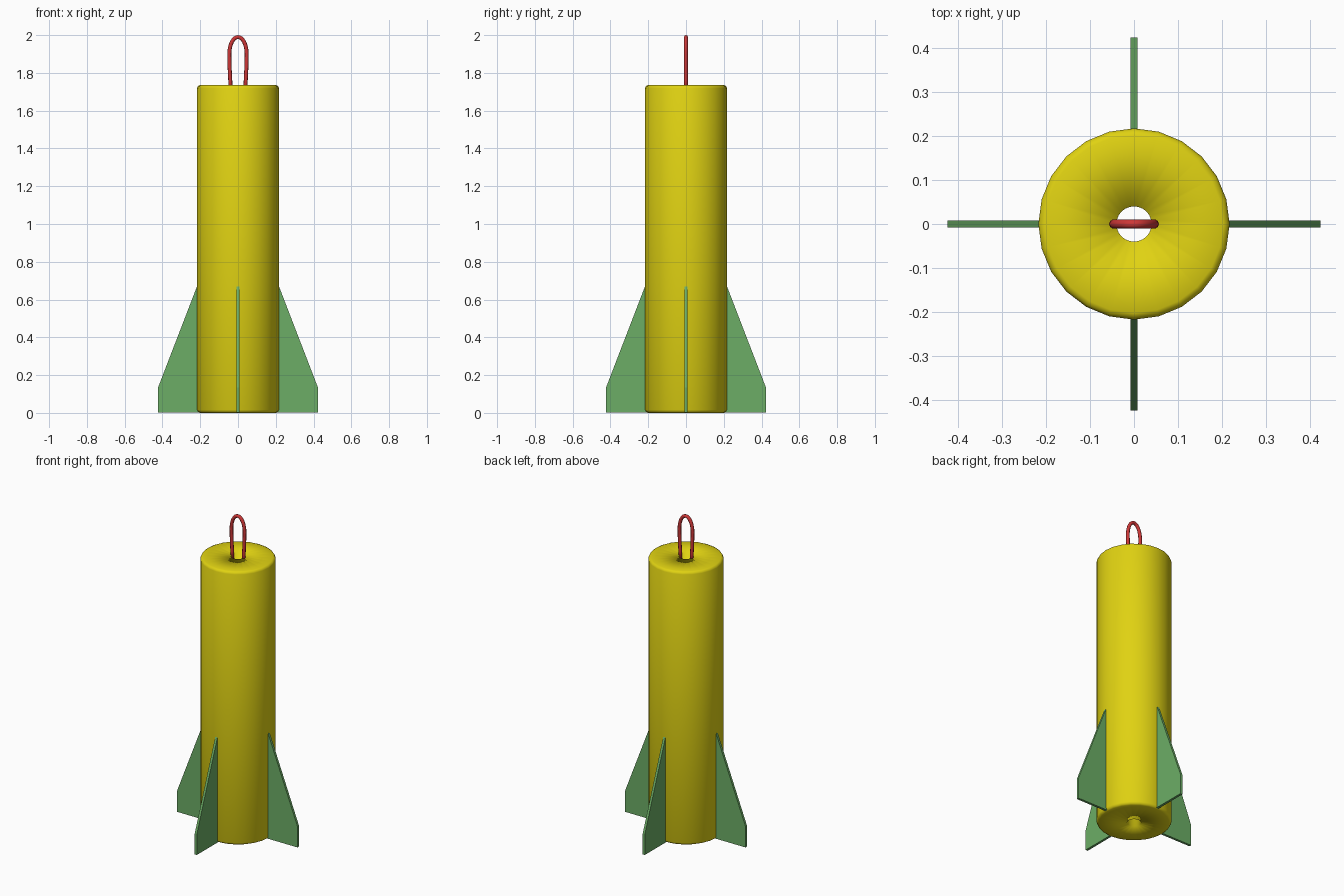
import bpy, bmesh, math

if "Cube" in bpy.data.objects:
    bpy.data.objects.remove(bpy.data.objects["Cube"])


def material(name, rgb):
    m = bpy.data.materials.new(name)
    m.diffuse_color = (*rgb, 1.0)
    m.use_nodes = True
    m.node_tree.nodes["Principled BSDF"].inputs["Base Color"].default_value = m.diffuse_color
    return m


YELLOW = material("yellow", (0.745, 0.645, 0.006))
GREEN = material("green", (0.15, 0.42, 0.133))
RED = material("red", (0.61, 0.038, 0.038))


def make_object(name, bm, mat, smooth):
    bmesh.ops.recalc_face_normals(bm, faces=bm.faces[:])
    for f in bm.faces:
        f.smooth = smooth
    me = bpy.data.meshes.new(name)
    bm.to_mesh(me)
    bm.free()
    me.materials.append(mat)
    ob = bpy.data.objects.new(name, me)
    bpy.context.collection.objects.link(ob)
    return ob


# Body: thick 24-sided tube, soft outer rims and a narrow bore, smooth throughout
H, R, BORE, SIDES = 1.735, 0.217, 0.04, 24
half = [(BORE, 0), (0.202, 0), (0.212, 0.005), (R, 0.016)]
profile = half + [(r, H - z) for r, z in reversed(half)]
bm = bmesh.new()
rings = []
for i in range(SIDES):
    a = 2 * math.pi * i / SIDES
    rings.append([bm.verts.new((r * math.cos(a), r * math.sin(a), z)) for r, z in profile])
for i in range(SIDES):
    p, q = rings[i], rings[(i + 1) % SIDES]
    for j in range(len(profile)):
        k = (j + 1) % len(profile)
        bm.faces.new((p[j], q[j], q[k], p[k]))
make_object("body_tube", bm, YELLOW, True)

# Four fins: thin tapered plates around the base
FIN = [(0.205, 0.003), (0.423, 0.003), (0.423, 0.135), (0.217, 0.67), (0.205, 0.67)]
T = 0.0075
for n, name in enumerate(("right", "back", "left", "front")):
    bm = bmesh.new()
    face = bm.faces.new([bm.verts.new((x, -T, z)) for x, z in FIN])
    ext = bmesh.ops.extrude_face_region(bm, geom=[face])
    moved = [g for g in ext["geom"] if isinstance(g, bmesh.types.BMVert)]
    bmesh.ops.translate(bm, verts=moved, vec=(0, 2 * T, 0))
    fin = make_object(name + "_fin", bm, GREEN, False)
    fin.rotation_euler.z = n * math.pi / 2

# Wick: round cord bent into a tall loop over the bore
W, CORD = 0.046, 0.0105
arc = [(W * math.cos(math.pi * i / 16), 1.90 + 0.0895 * math.sin(math.pi * i / 16)) for i in range(17)]
path = [(0.039, 1.70), (0.041, 1.76), (0.045, 1.84)] + arc + [(-0.045, 1.84), (-0.041, 1.76), (-0.039, 1.70)]
bm = bmesh.new()
loops = []
for i, (x, z) in enumerate(path):
    x0, z0 = path[max(i - 1, 0)]
    x1, z1 = path[min(i + 1, len(path) - 1)]
    d = math.hypot(x1 - x0, z1 - z0)
    nx, nz = (z1 - z0) / d, -(x1 - x0) / d
    loops.append([])
    for k in range(10):
        a = 2 * math.pi * k / 10
        c, s = CORD * math.cos(a), CORD * math.sin(a)
        loops[-1].append(bm.verts.new((x + nx * c, s, z + nz * c)))
for p, q in zip(loops, loops[1:]):
    for k in range(10):
        m = (k + 1) % 10
        bm.faces.new((p[k], p[m], q[m], q[k]))
bm.faces.new(loops[0])
bm.faces.new(loops[-1])
make_object("wick_loop", bm, RED, True)
